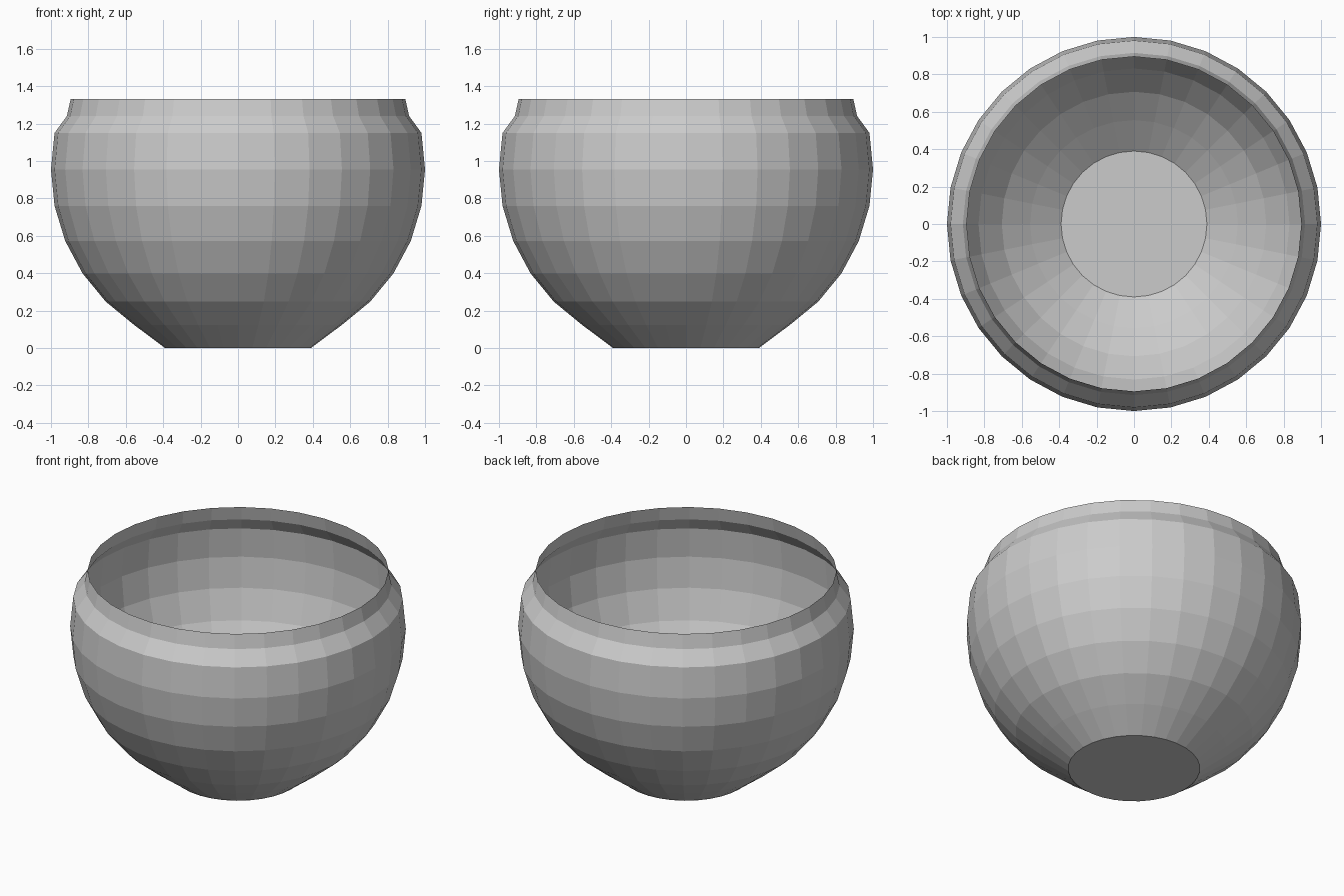
import bpy, bmesh, math

if "Cube" in bpy.data.objects:
    bpy.data.objects.remove(bpy.data.objects["Cube"])

SIDES = 32
CENTRE = 0.955


def ring(bm, radius, z, sides):
    return [bm.verts.new((radius * math.cos(2 * math.pi * i / sides),
                          radius * math.sin(2 * math.pi * i / sides), z))
            for i in range(sides)]


def make_object(name, bm):
    mesh = bpy.data.meshes.new(name)
    bm.to_mesh(mesh)
    bm.free()
    obj = bpy.data.objects.new(name, mesh)
    bpy.context.collection.objects.link(obj)
    return obj


# Bowl wall: spherical rings up to the shoulder, then a narrowed neck
profile = [(0.39, 0.0)]
for step in range(-5, 2):
    angle = step * math.pi / 16
    profile.append((math.cos(angle), CENTRE + math.sin(angle)))
profile += [(0.915, 1.24), (0.895, 1.33)]

bm = bmesh.new()
rings = [ring(bm, r, z, SIDES) for r, z in profile]
for low, high in zip(rings, rings[1:]):
    for i in range(SIDES):
        j = (i + 1) % SIDES
        bm.faces.new((low[i], low[j], high[j], high[i]))
make_object("bowl_wall", bm)

# Flat base disc
bm = bmesh.new()
bm.faces.new(list(reversed(ring(bm, 0.393, 0.0, SIDES))))
make_object("bowl_base", bm)
